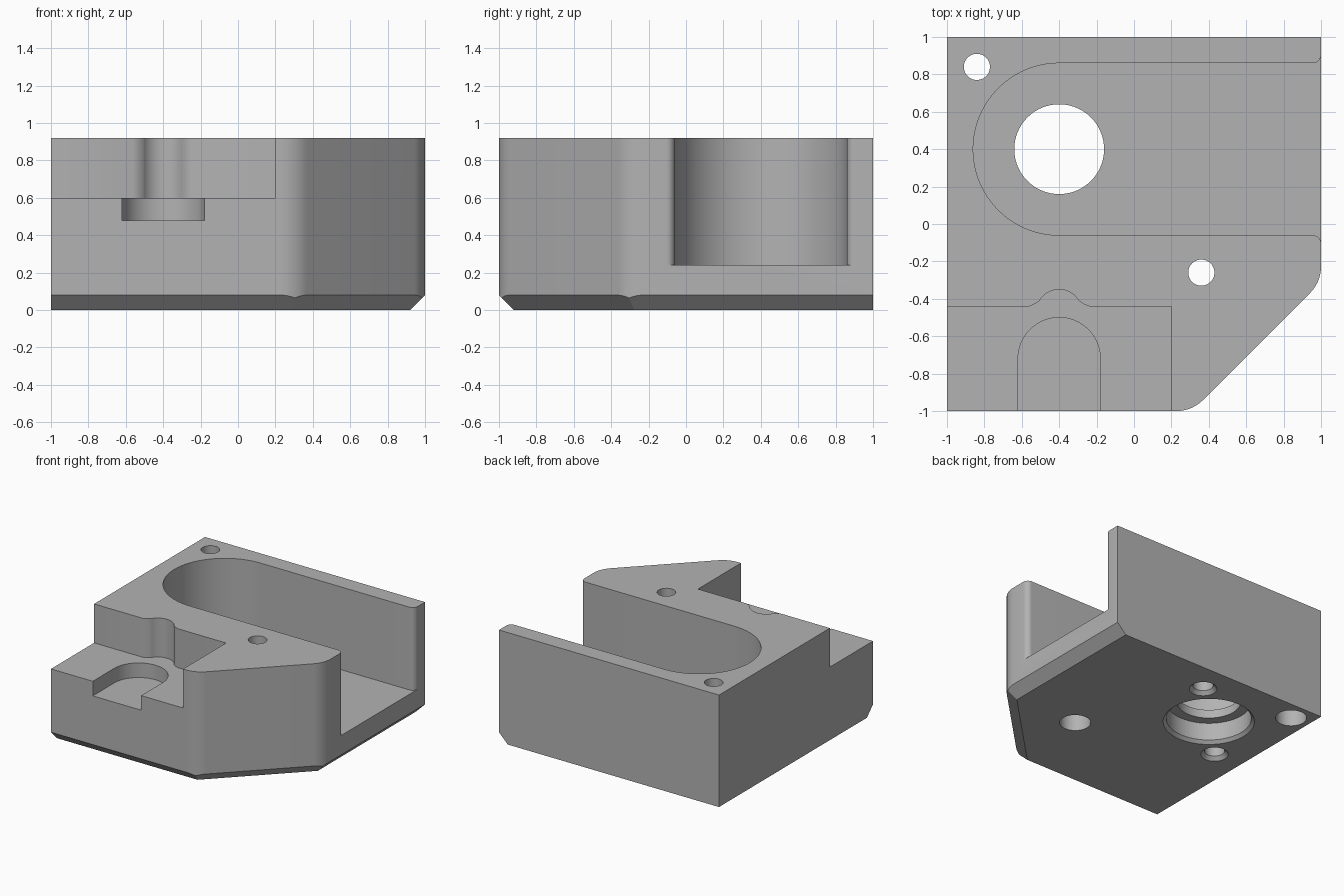
import bpy, bmesh
from math import cos, sin, radians, sqrt, tan

cube = bpy.data.objects.get("Cube")
if cube:
    bpy.data.objects.remove(cube, do_unlink=True)

TOP = 0.92
CHAMFER = 0.08
DIAGONAL = 1.31          # the cut corner lies on x - y = DIAGONAL

grey = bpy.data.materials.new("plain grey")
grey.use_nodes = True
grey.diffuse_color = (0.45, 0.45, 0.45, 1)
grey.node_tree.nodes["Principled BSDF"].inputs["Base Color"].default_value = (0.45, 0.45, 0.45, 1)


def arc(cx, cy, r, start, end, steps=16):
    angles = [radians(start + (end - start) * i / steps) for i in range(steps + 1)]
    return [(cx + r * cos(a), cy + r * sin(a)) for a in angles]


def loft(name, sections):
    """Solid through matching outlines, given as (points, z) from low to high."""
    bm = bmesh.new()
    rings = [[bm.verts.new((x, y, z)) for x, y in pts] for pts, z in sections]
    n = len(rings[0])
    bm.faces.new(rings[0][::-1])
    bm.faces.new(rings[-1])
    for low, high in zip(rings, rings[1:]):
        for i in range(n):
            j = (i + 1) % n
            bm.faces.new((low[i], low[j], high[j], high[i]))
    bmesh.ops.recalc_face_normals(bm, faces=bm.faces)
    mesh = bpy.data.meshes.new(name)
    bm.to_mesh(mesh)
    bm.free()
    obj = bpy.data.objects.new(name, mesh)
    bpy.context.collection.objects.link(obj)
    return obj


def prism(name, pts, z0, z1):
    return loft(name, [(pts, z0), (pts, z1)])


def turned(name, x, y, steps, sides=64):
    """Round cutter with (radius, z) steps."""
    return loft(name, [(arc(x, y, r, 0, 360 - 360 / sides, sides - 1), z) for r, z in steps])


def combine(target, tool, operation="DIFFERENCE"):
    tool.hide_render = True
    mod = target.modifiers.new(tool.name, "BOOLEAN")
    mod.operation = operation
    mod.solver = "EXACT"
    mod.object = tool
    bpy.context.view_layer.objects.active = target
    bpy.ops.object.modifier_apply(modifier=mod.name)
    bpy.data.objects.remove(tool, do_unlink=True)


# Block with a rounded diagonal corner
r = 0.2
t = r * tan(radians(22.5))
cut = DIAGONAL - 1
outline = [(-1, -1)]
outline += arc(cut - t, -1 + r, r, -90, -45, 10)
outline += arc(1 - r, -cut + t, r, -45, 0, 10)
outline += [(1, 1), (-1, 1)]
body = prism("bracket_body", outline, 0, TOP)

# Chamfered underside on the front, diagonal and right sides


def hull(d):
    e = DIAGONAL - d * sqrt(2)
    f = 1 - d
    return [(-1.2, -f), (e - f, -f), (f, f - e), (f, 1.2), (-1.2, 1.2)]


g = 0.1
combine(body, loft("chamfer_hull", [(hull(CHAMFER + g), -g), (hull(-1), TOP + 1 - 0.0 + CHAMFER - TOP)]),
        "INTERSECT")

# Long round-ended pocket, open to the side
lip = 0.045
slot = arc(-0.4, 0.4, 0.46, 90, 270, 48)
slot += arc(1 - lip, -0.06 - lip, lip, 90, 0, 8)
slot += [(1.1, -0.06 - lip), (1.1, 0.86 + lip)]
slot += arc(1 - lip, 0.86 + lip, lip, 0, -90, 8)
combine(body, prism("pocket_cutter", slot, 0.24, 1.1))

# Front step with a rounded relief in its back wall and a sunken seat
combine(body, prism("step_cutter", [(-1.1, -1.1), (0.2, -1.1), (0.2, -0.44), (-1.1, -0.44)], 0.6, 1.1))
relief = [(-0.56, -0.5), (-0.24, -0.5), (-0.24, -0.44), (-0.265, -0.43)]
relief += arc(-0.4, -0.472, 0.122, 30, 150, 20) + [(-0.535, -0.43), (-0.56, -0.44)]
combine(body, prism("relief_cutter", relief, 0.6, 1.1))
seat = arc(-0.4, -0.72, 0.22, 0, 180, 32) + [(-0.62, -1.1), (-0.18, -1.1)]
combine(body, prism("seat_cutter", seat, 0.48, 0.7))

# Stepped main bore
combine(body, turned("bore_cutter", -0.4, 0.4, [(0.345, -0.001), (0.32, 0.025), (0.32, 0.17)], 96))
combine(body, turned("bore_top_cutter", -0.4, 0.4, [(0.24, 0.1), (0.24, 0.4)], 96))

# Counterbored bolt holes
for x, y in ((-0.84, 0.84), (0.36, -0.26)):
    combine(body, turned("bolt_head_cutter", x, y, [(0.117, -0.1), (0.117, 0.4)], 40))
    combine(body, turned("bolt_cutter", x, y, [(0.07, 0.3), (0.07, 1.1)], 40))

# Countersunk blind holes beside the bore
for s in (-1, 1):
    combine(body, turned("blind_cutter", -0.4 + 0.35 * s, 0.4 + 0.35 * s,
                         [(0.105, -0.001), (0.077, 0.03), (0.077, 0.18)], 40))

body.data.materials.clear()
body.data.materials.append(grey)
bpy.ops.object.select_all(action="DESELECT")
body.select_set(True)
bpy.context.view_layer.objects.active = body
bpy.ops.object.shade_smooth_by_angle(angle=radians(25))
